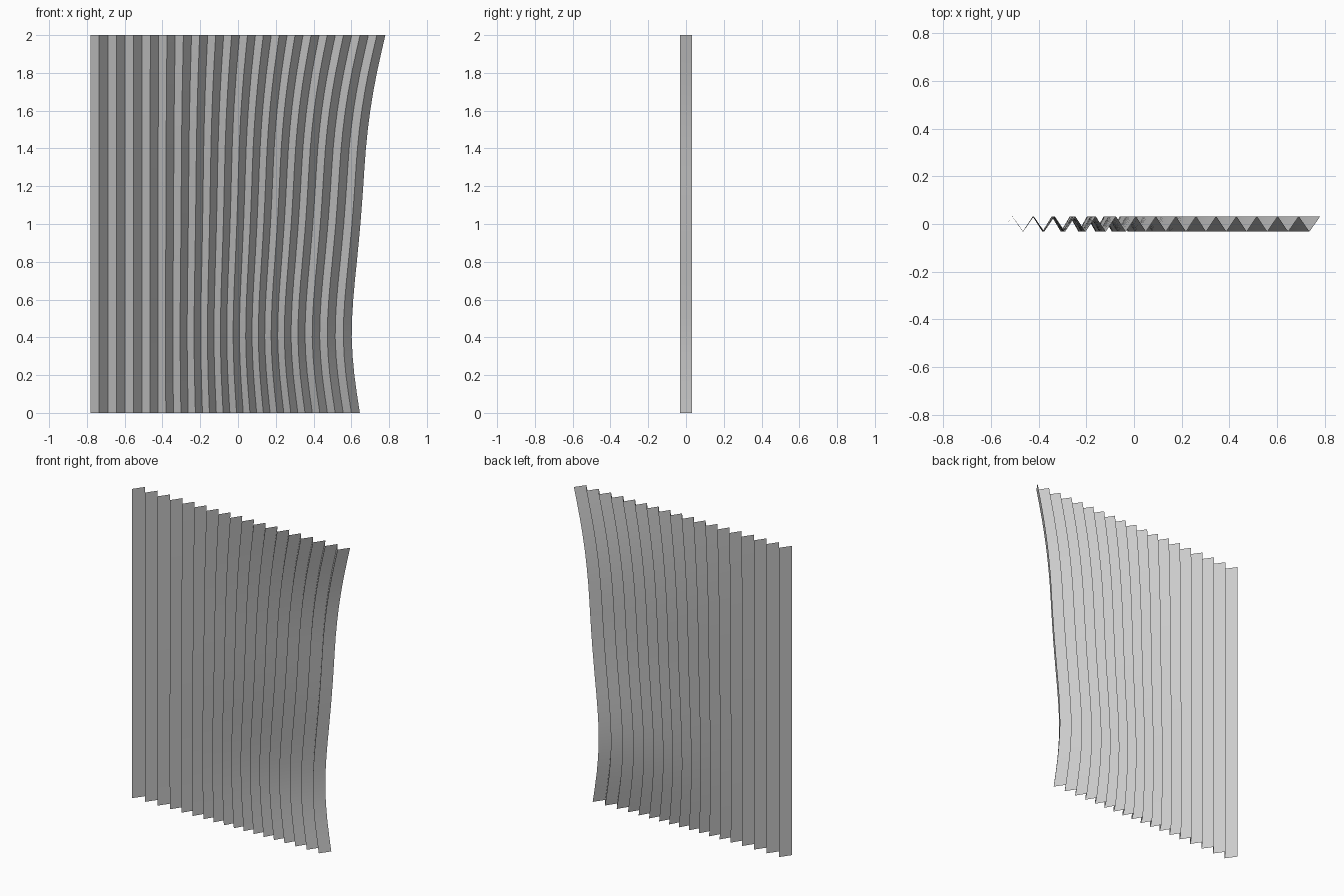
import bpy, bmesh

if "Cube" in bpy.data.objects:
    bpy.data.objects.remove(bpy.data.objects["Cube"])

FOLDS = 18            # full pleats across the curtain
HALF = 0.0905 / 2     # width of one pleat side before gathering
DEPTH = 0.032
LEFT = -0.78
ROWS = 20
# x of the free right edge, every 0.2 up from the floor
EDGE = [0.645, 0.616, 0.602, 0.610, 0.629, 0.648, 0.663, 0.677, 0.70, 0.735, 0.78]


def edge_x(z):
    """Smooth curve through the edge points."""
    i = min(int(z / 0.2 + 1e-6), len(EDGE) - 2)
    t = z / 0.2 - i
    p1, p2 = EDGE[i], EDGE[i + 1]
    p0 = EDGE[i - 1] if i > 0 else 2 * p1 - p2
    p3 = EDGE[i + 2] if i + 2 < len(EDGE) else 2 * p2 - p1
    return 0.5 * (2 * p1 + (p2 - p0) * t + (2 * p0 - 5 * p1 + 4 * p2 - p3) * t * t
                  + (3 * p1 - p0 - 3 * p2 + p3) * t ** 3)


def gather(k):
    """Share of the edge displacement taken by fold line k (0 left, 1 right)."""
    t = min(max((k / 2 - 2.5) / (FOLDS - 2.5), 0), 1)
    return t * t * (3 - 2 * t)


# Pleated sheet: zigzag across, drawn sideways towards the free edge
bm = bmesh.new()
right = LEFT + 2 * FOLDS * HALF
grid = []
for r in range(ROWS + 1):
    z = 2 * r / ROWS
    pull = edge_x(z) - right
    grid.append([bm.verts.new((LEFT + k * HALF + pull * gather(k),
                               DEPTH if k % 2 == 0 else -DEPTH, z))
                 for k in range(2 * FOLDS + 1)])
for low, high in zip(grid, grid[1:]):
    for k in range(2 * FOLDS):
        bm.faces.new((low[k], low[k + 1], high[k + 1], high[k]))

mesh = bpy.data.meshes.new("curtain")
bm.to_mesh(mesh)
bm.free()
curtain = bpy.data.objects.new("curtain", mesh)
bpy.context.collection.objects.link(curtain)
bpy.context.view_layer.objects.active = curtain
curtain.select_set(True)
bpy.ops.object.shade_smooth_by_angle()
